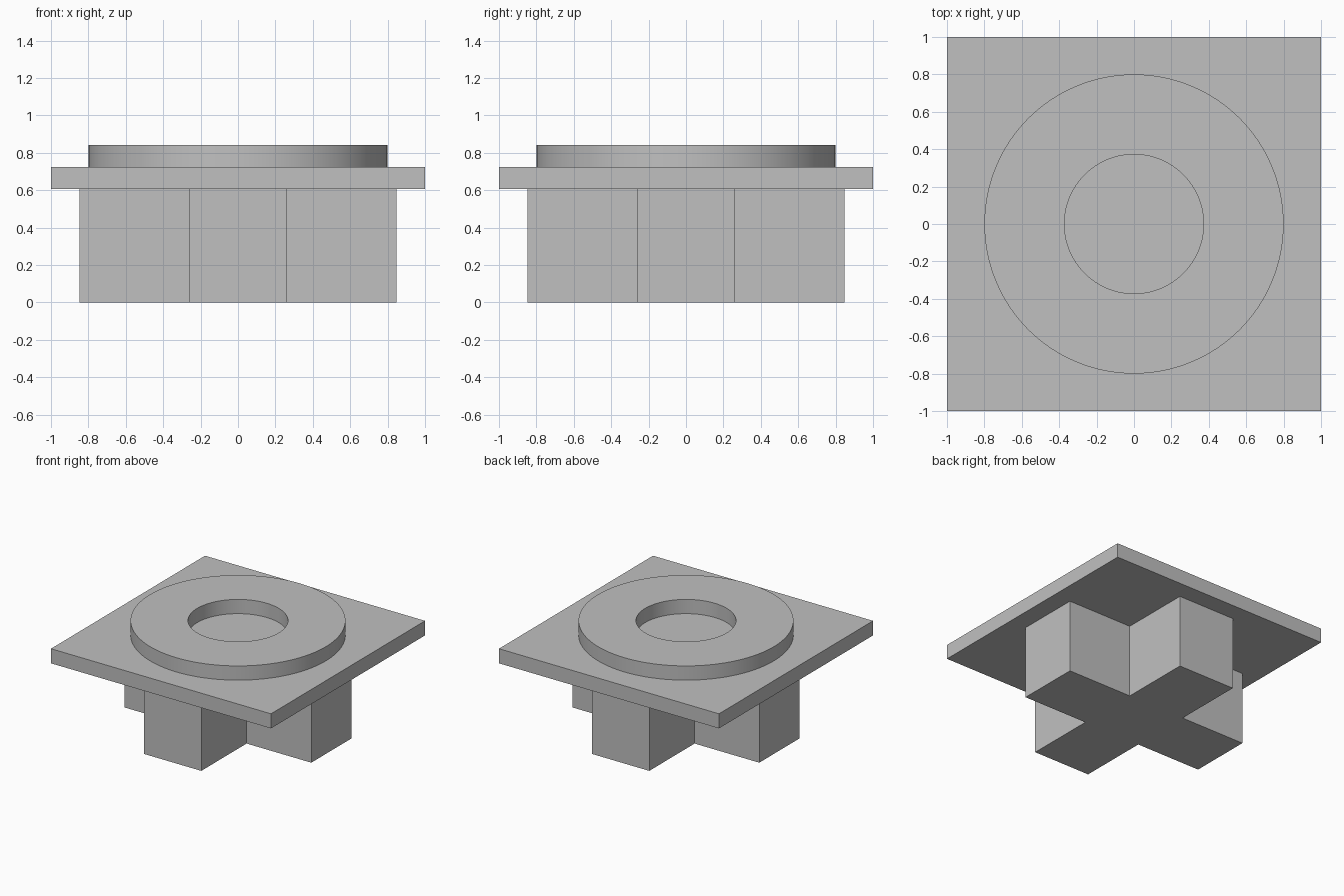
import bpy
import bmesh
import math

cube = bpy.data.objects.get("Cube")
if cube:
    bpy.data.objects.remove(cube, do_unlink=True)

# Single grey material
GREY = (0.53, 0.53, 0.53, 1.0)
grey = bpy.data.materials.new("plain grey")
grey.use_nodes = True
grey.diffuse_color = GREY
grey.node_tree.nodes["Principled BSDF"].inputs["Base Color"].default_value = GREY

# Heights of the stacked parts
CROSS_TOP, PLATE_TOP, RING_TOP = 0.605, 0.725, 0.842


def finish(name, bm):
    bmesh.ops.recalc_face_normals(bm, faces=bm.faces)
    mesh = bpy.data.meshes.new(name)
    bm.to_mesh(mesh)
    bm.free()
    mesh.materials.append(grey)
    obj = bpy.data.objects.new(name, mesh)
    bpy.context.collection.objects.link(obj)
    return obj


def prism(name, outline, bottom, top):
    """Extrude a flat outline straight up."""
    bm = bmesh.new()
    base = bm.faces.new([bm.verts.new((x, y, bottom)) for x, y in outline])
    result = bmesh.ops.extrude_face_region(bm, geom=[base], use_keep_orig=True)
    verts = [v for v in result["geom"] if isinstance(v, bmesh.types.BMVert)]
    bmesh.ops.translate(bm, verts=verts, vec=(0, 0, top - bottom))
    return finish(name, bm)


def ring(name, inner, outer, bottom, top, sides=128):
    """Sweep a rectangular section round the z axis."""
    bm = bmesh.new()
    section = [(inner, bottom), (outer, bottom), (outer, top), (inner, top)]
    loops = []
    for i in range(sides):
        a = math.tau * i / sides
        loops.append([bm.verts.new((r * math.cos(a), r * math.sin(a), z))
                      for r, z in section])
    for i, here in enumerate(loops):
        after = loops[(i + 1) % sides]
        for k in range(4):
            n = (k + 1) % 4
            bm.faces.new((here[k], after[k], after[n], here[n]))
    obj = finish(name, bm)
    bpy.ops.object.select_all(action='DESELECT')
    obj.select_set(True)
    bpy.context.view_layer.objects.active = obj
    bpy.ops.object.shade_smooth_by_angle(angle=math.radians(30))
    return obj


# Cross-shaped foot: one arm outline turned through four quarters
reach, half = 0.848, 0.26
cross = []
x_y = [(reach, -half), (reach, half), (half, half)]
for _ in range(4):
    cross += x_y
    x_y = [(-y, x) for x, y in x_y]
prism("cross_foot", cross, 0, CROSS_TOP)

# Square plate
prism("square_plate", [(-1, -1), (1, -1), (1, 1), (-1, 1)], CROSS_TOP, PLATE_TOP)

# Raised ring whose opening ends at the plate
ring("raised_ring", 0.372, 0.80, PLATE_TOP, RING_TOP)
